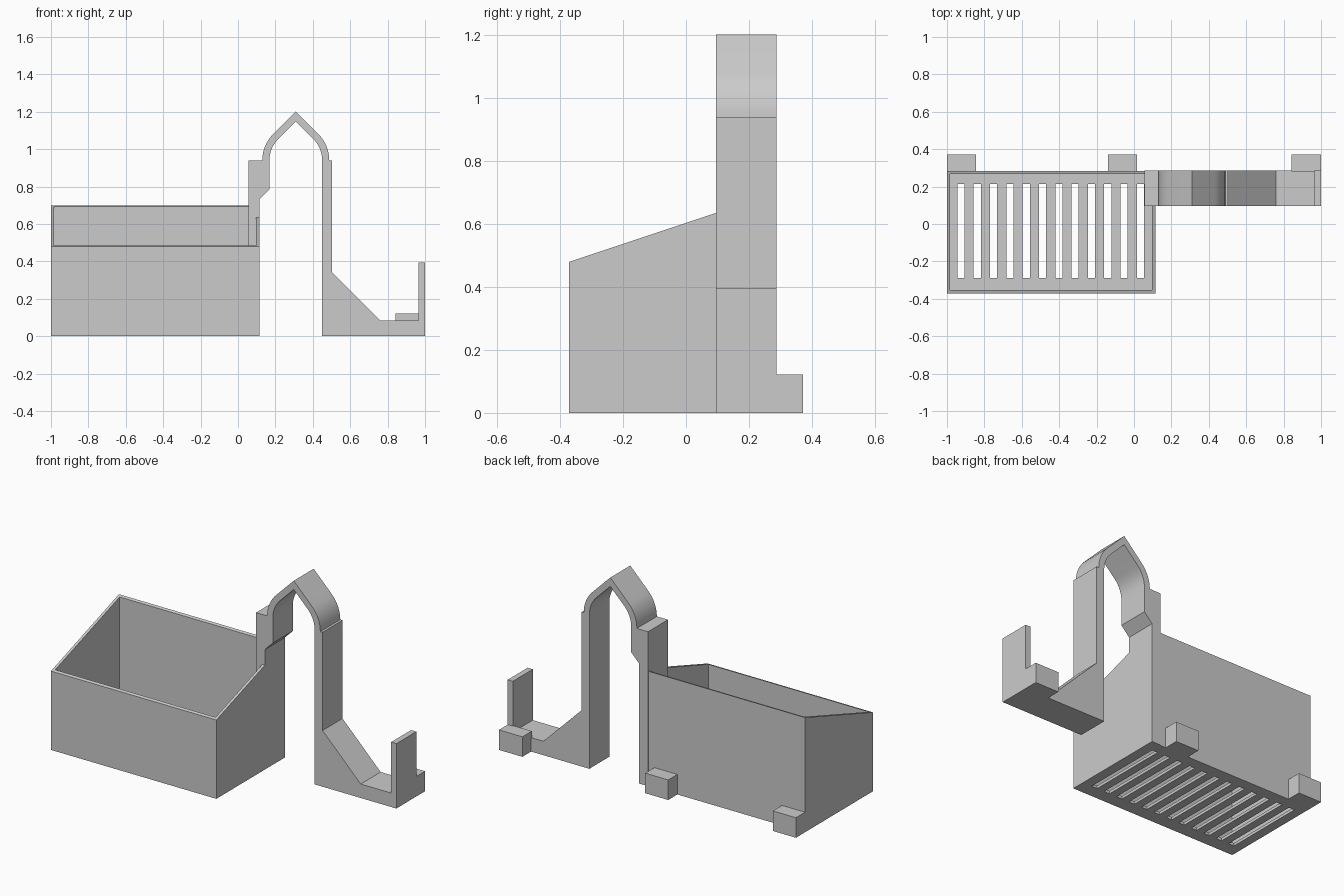
import bpy, bmesh, math
from mathutils import Vector

default = bpy.data.objects.get("Cube")
if default:
    bpy.data.objects.remove(default, do_unlink=True)

grey = bpy.data.materials.new("plain_grey")
grey.use_nodes = True
COLOR = (0.6, 0.6, 0.6, 1)
grey.diffuse_color = COLOR
grey.node_tree.nodes["Principled BSDF"].inputs["Base Color"].default_value = COLOR


def add_prism(bm, points, axis):
    """Extrude a closed loop of 3D points along the axis vector."""
    face = bm.faces.new([bm.verts.new(p) for p in points])
    ext = bmesh.ops.extrude_face_region(bm, geom=[face], use_keep_orig=True)
    verts = [g for g in ext["geom"] if isinstance(g, bmesh.types.BMVert)]
    bmesh.ops.translate(bm, vec=Vector(axis), verts=verts)


def add_box(bm, x0, x1, y0, y1, z0, z1):
    loop = [(x0, y0, z0), (x1, y0, z0), (x1, y1, z0), (x0, y1, z0)]
    add_prism(bm, loop, (0, 0, z1 - z0))


def make_object(name, bm):
    bmesh.ops.recalc_face_normals(bm, faces=bm.faces[:])
    mesh = bpy.data.meshes.new(name)
    bm.to_mesh(mesh)
    bm.free()
    mesh.materials.append(grey)
    obj = bpy.data.objects.new(name, mesh)
    bpy.context.collection.objects.link(obj)
    return obj


def cut(obj, cutter):
    """Subtract the cutter from the object, then remove the cutter."""
    cutter.hide_render = True
    mod = obj.modifiers.new("cut", 'BOOLEAN')
    mod.operation, mod.solver, mod.object = 'DIFFERENCE', 'EXACT', cutter
    bpy.context.view_layer.objects.active = obj
    bpy.ops.object.modifier_apply(modifier=mod.name)
    bpy.data.objects.remove(cutter, do_unlink=True)


# Basket: open bin with a sloping rim
X0, X1, Y0, Y1 = -1.0, 0.114, -0.371, 0.283
WALL = 0.017


def rim(y):
    return 0.48 + (y - Y0) / 3


bm = bmesh.new()
add_prism(bm, [(X0, Y0, 0), (X0, Y1, 0), (X0, Y1, rim(Y1)), (X0, Y0, rim(Y0))],
          (X1 - X0, 0, 0))
basket = make_object("basket", bm)

bm = bmesh.new()
add_box(bm, X0 + WALL, X1 - WALL, Y0 + WALL, Y1 - WALL, WALL, 1)
cut(basket, make_object("basket_hollow", bm))

# Drain slots through the basket floor
SLOTS, PITCH, WIDTH = 12, 0.0872, 0.038
bm = bmesh.new()
for i in range(SLOTS):
    x = -0.944 + i * PITCH
    add_box(bm, x, x + WIDTH, -0.29, 0.215, -0.1, 0.1)
cut(basket, make_object("slot_cutter", bm))

# Hanger: post, pointed arch, long leg and hooked foot in one strip
MID, SPRING, CENTER = 0.309, 0.94, 0.33


def arch(radius):
    """Left springing, apex and right springing of a pointed arch."""
    left = []
    for i in range(9):
        a = math.radians(45 * i / 8)
        left.append((CENTER - radius * math.cos(a), SPRING + radius * math.sin(a)))
    x, z = left[-1]
    right = [(2 * MID - px, pz) for px, pz in reversed(left)]
    return left + [(MID, z + MID - x)] + right


profile = [(0.055, 0), (0.055, SPRING)] + arch(0.2)
profile += [(0.503, SPRING), (0.503, 0.342), (0.76, 0.085), (0.965, 0.085),
            (0.965, 0.395), (1, 0.395), (1, 0), (0.45, 0)]
profile += arch(0.162)[::-1]
profile += [(0.168, 0.785), (X1, 0.73), (X1, 0)]
bm = bmesh.new()
add_prism(bm, [(x, 0.095, z) for x, z in profile], (0, 0.192, 0))
hanger = make_object("hanger", bm)
bpy.ops.object.select_all(action='DESELECT')
hanger.select_set(True)
bpy.context.view_layer.objects.active = hanger
bpy.ops.object.shade_smooth_by_angle(angle=math.radians(20))

# Spacer blocks on the back
for name, x0, x1 in (("right_spacer", -1, -0.845),
                     ("middle_spacer", -0.14, 0.015),
                     ("left_spacer", 0.842, 1)):
    bm = bmesh.new()
    add_box(bm, x0, x1, 0.28, 0.371, 0, 0.122)
    make_object(name, bm)
